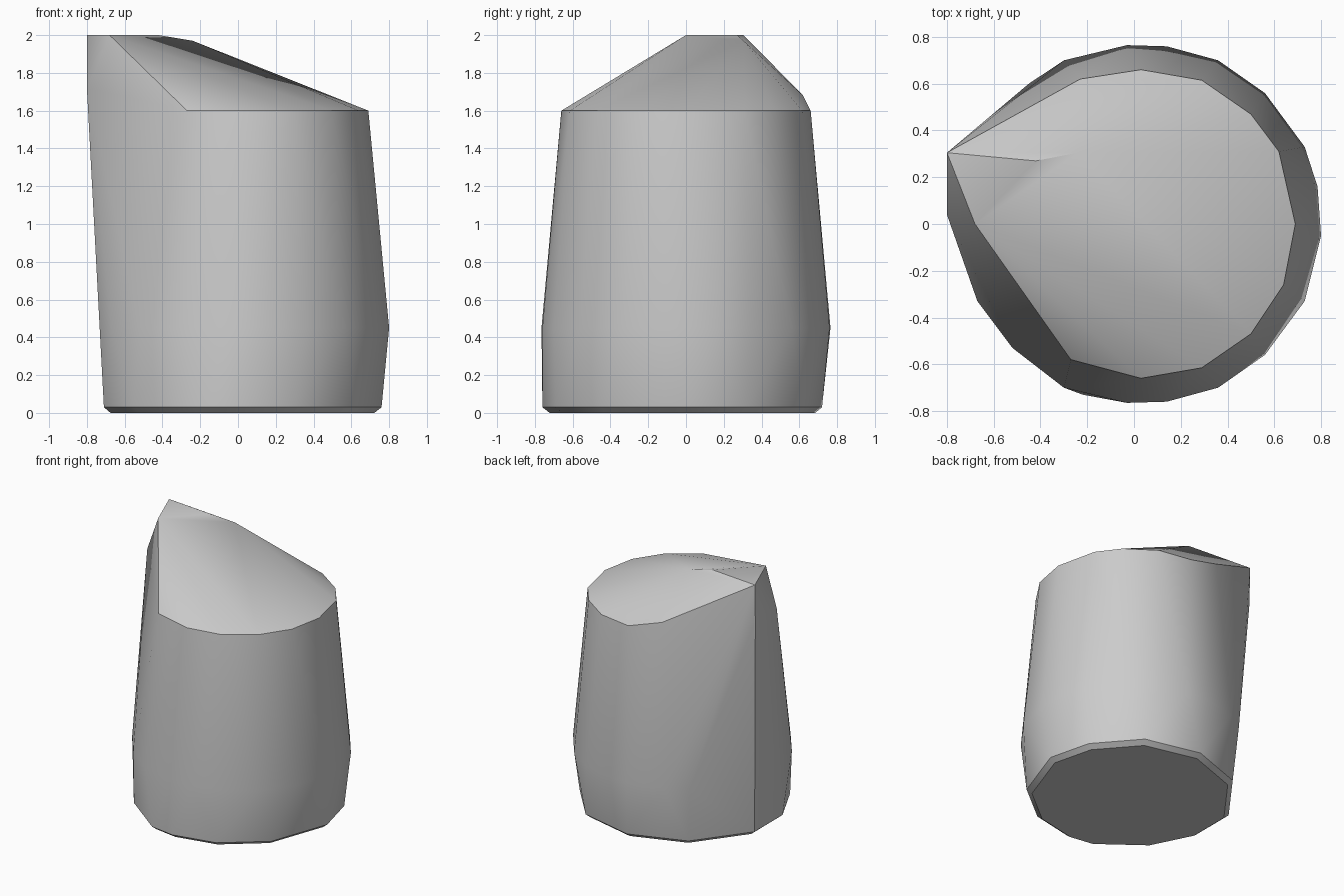
import bpy, bmesh, math

cube = bpy.data.objects.get("Cube")
if cube:
    bpy.data.objects.remove(cube, do_unlink=True)

grey = bpy.data.materials.new("plain grey")
grey.use_nodes = True
colour = (0.6, 0.6, 0.6, 1)
grey.diffuse_color = colour
grey.node_tree.nodes["Principled BSDF"].inputs["Base Color"].default_value = colour


def both_sides(points):
    """Outline points plus their mirror images across the x axis."""
    return points + [(x, -y) for x, y in points if y]


# Outline of each level of the body
belly = both_sides([(0.73, 0.33), (0.56, 0.56), (0.36, 0.70), (0.14, 0.76),
                    (-0.03, 0.765), (-0.30, 0.70)])
belly += [(0.80, -0.05), (0.785, 0.16), (-0.45, 0.60), (-0.52, -0.53), (-0.67, -0.33)]
rim = both_sides([(0.69, 0), (0.50, 0.47), (0.29, 0.615), (0.03, 0.66)])
rim += [(0.62, 0.31), (0.64, -0.26), (-0.27, -0.58)]
foot = [(0.76, 0.0), (0.68, 0.32), (0.42, 0.62), (0.0, 0.72), (-0.42, 0.57),
        (-0.71, 0.18), (-0.71, -0.16), (-0.55, -0.48), (-0.22, -0.73),
        (-0.03, -0.76), (0.30, -0.69), (0.60, -0.45)]

# Raised slanted tip
tip = [(-0.80, 0.305, 2.0), (-0.68, 0.0, 2.0), (-0.42, 0.27, 2.0),
       (-0.24, 0.305, 1.97), (-0.80, 0.04, 1.72), (-0.80, 0.30, 1.72),
       (-0.23, 0.62, 1.68)]

points = [(x, y, 0.45) for x, y in belly]
points += [(x, y, 1.6) for x, y in rim]
points += [(x, y, 0.03) for x, y in foot]
points += [(x * 0.95, y * 0.95, 0.0) for x, y in foot]
points += tip

# Wrap one convex skin around the levels and the tip
bm = bmesh.new()
for p in points:
    bm.verts.new(p)
bmesh.ops.convex_hull(bm, input=bm.verts)
loose = [v for v in bm.verts if not v.link_faces]
bmesh.ops.delete(bm, geom=loose, context="VERTS")
bmesh.ops.dissolve_limit(bm, angle_limit=math.radians(0.5),
                         verts=bm.verts, edges=bm.edges)
bmesh.ops.recalc_face_normals(bm, faces=bm.faces)
mesh = bpy.data.meshes.new("slanted_body")
bm.to_mesh(mesh)
bm.free()
mesh.materials.append(grey)

body = bpy.data.objects.new("slanted_body", mesh)
bpy.context.collection.objects.link(body)
bpy.context.view_layer.objects.active = body
body.select_set(True)
bpy.ops.object.shade_smooth_by_angle(angle=math.radians(30))
